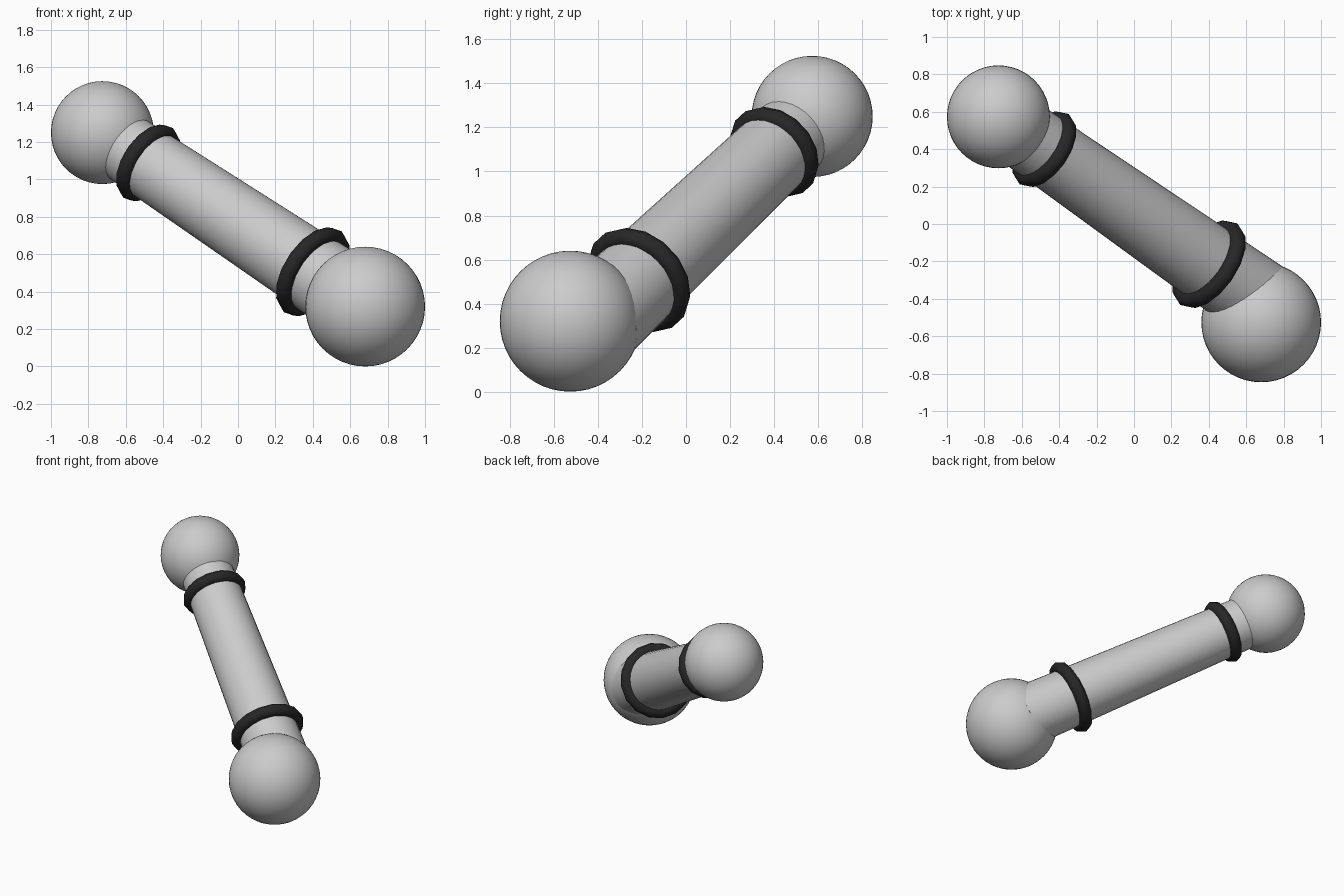
import bpy
from mathutils import Vector

if "Cube" in bpy.data.objects:
    bpy.data.objects.remove(bpy.data.objects["Cube"])

# Axis of the shaft, from the small ball toward the large ball
SMALL_END = Vector((-0.58, 0.47, 1.155))
LARGE_END = Vector((0.68, -0.41, 0.32))
AXIS = LARGE_END - SMALL_END
ROT = AXIS.to_track_quat('Z', 'Y').to_euler()

black = bpy.data.materials.new("black_rubber")
black.diffuse_color = (0.02, 0.02, 0.02, 1)
black.use_nodes = True
black.node_tree.nodes["Principled BSDF"].inputs["Base Color"].default_value = black.diffuse_color


def finish(name, mat=None, angle=0.7):
    ob = bpy.context.object
    ob.name = name
    bpy.ops.object.shade_smooth_by_angle(angle=angle)
    if mat:
        ob.data.materials.append(mat)
    return ob


# Tapered shaft
bpy.ops.mesh.primitive_cone_add(vertices=32, radius1=0.185, radius2=0.216,
                                depth=AXIS.length,
                                location=(SMALL_END + LARGE_END) / 2, rotation=ROT)
finish("shaft")

# Ball at each end; the large one sits slightly off the shaft axis
for name, loc, r in (("small_ball", (-0.725, 0.573, 1.25), 0.275),
                     ("large_ball", (0.68, -0.526, 0.32), 0.32)):
    bpy.ops.mesh.primitive_uv_sphere_add(segments=48, ring_count=24, radius=r, location=loc)
    finish(name)

# Dark bands around the shaft
for name, loc, major, minor in (("upper_band", (-0.48, 0.40, 1.088), 0.183, 0.046),
                                ("lower_band", (0.40, -0.215, 0.506), 0.22, 0.046)):
    bpy.ops.mesh.primitive_torus_add(major_segments=16, minor_segments=8,
                                     major_radius=major, minor_radius=minor,
                                     location=loc, rotation=ROT)
    finish(name, black, 1.0)
